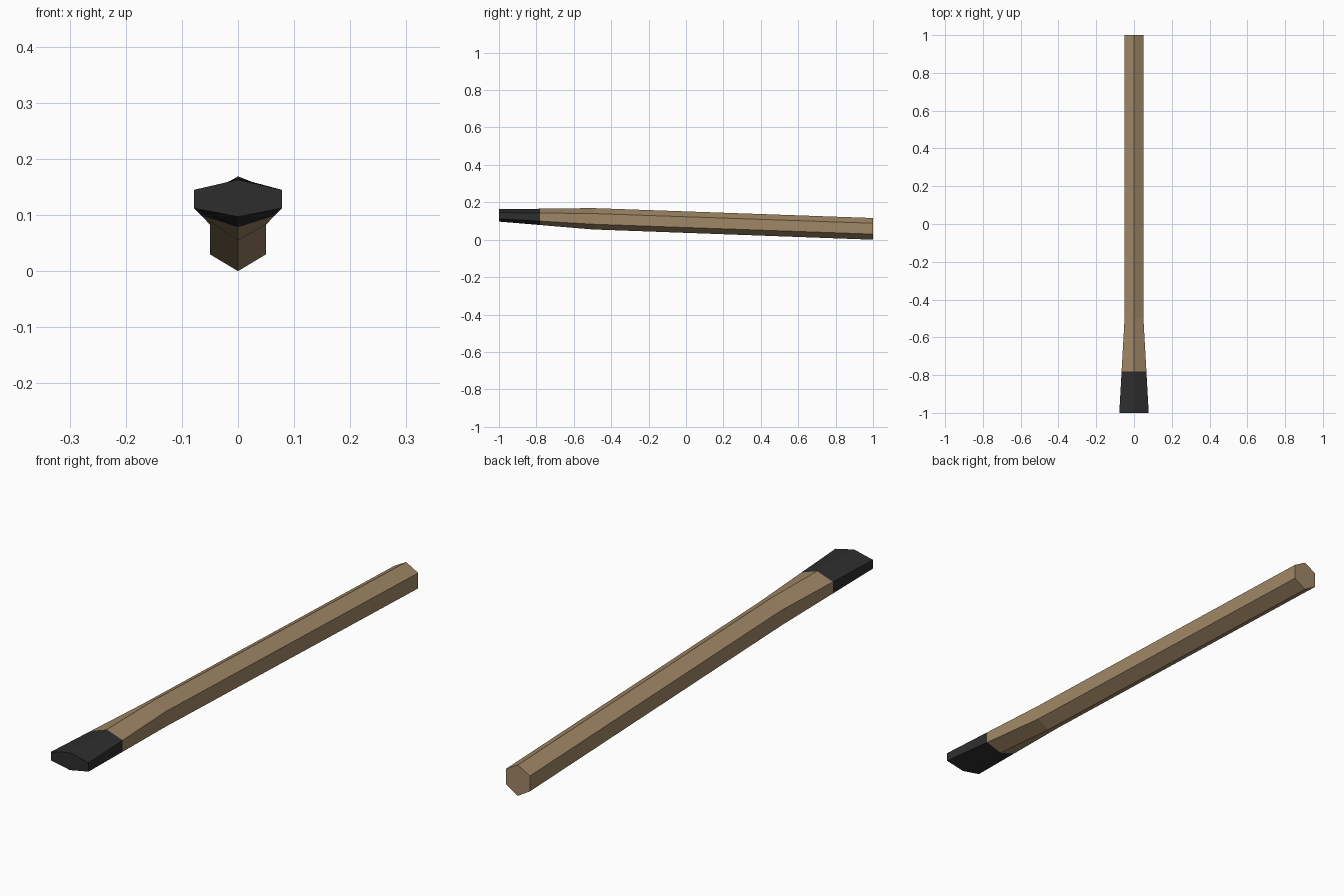
import bpy
import bmesh

cube = bpy.data.objects.get("Cube")
if cube:
    bpy.data.objects.remove(cube, do_unlink=True)


def make_material(name, color):
    mat = bpy.data.materials.new(name)
    mat.use_nodes = True
    mat.diffuse_color = (*color, 1)
    mat.node_tree.nodes["Principled BSDF"].inputs["Base Color"].default_value = (*color, 1)
    return mat


def mix(a, b, t):
    return tuple(p + (q - p) * t for p, q in zip(a, b))


def ring_points(section):
    """Six-sided section with a ridge above and a keel below."""
    y, half, bottom, low, high, top = section
    return [(0, y, bottom), (half, y, low), (half, y, high),
            (0, y, top), (-half, y, high), (-half, y, low)]


def loft(name, sections, mat, cap_front=False, cap_back=False):
    bm = bmesh.new()
    rings = [[bm.verts.new(p) for p in ring_points(s)] for s in sections]
    for a, b in zip(rings, rings[1:]):
        for i in range(6):
            j = (i + 1) % 6
            bm.faces.new((a[i], a[j], b[j], b[i]))
    if cap_front:
        bm.faces.new(rings[0])
    if cap_back:
        bm.faces.new(rings[-1][::-1])
    # All sections wind the same way, so normals only need one outward check
    bmesh.ops.recalc_face_normals(bm, faces=bm.faces[:])
    front = min(bm.faces, key=lambda f: f.calc_center_median().z)
    if front.normal.z > 0:
        bmesh.ops.reverse_faces(bm, faces=bm.faces[:])
    mesh = bpy.data.meshes.new(name)
    bm.to_mesh(mesh)
    bm.free()
    mesh.materials.append(mat)
    obj = bpy.data.objects.new(name, mesh)
    bpy.context.collection.objects.link(obj)
    return obj


wood = make_material("brown wood", (0.352, 0.246, 0.133))
black = make_material("charcoal black", (0.027, 0.027, 0.027))

# Sections: y, half width, bottom, lower side, upper side, top
flat_end = (-1.0, 0.078, 0.097, 0.112, 0.145, 0.163)
neck = (-0.5, 0.05, 0.055, 0.083, 0.14, 0.169)
butt = (1.0, 0.05, 0.0, 0.03, 0.088, 0.116)
seam = mix(flat_end, neck, 0.44)

# Wooden shaft, flaring toward the front
loft("shaft", [seam, neck, butt], wood, cap_back=True)

# Flattened dark tip
loft("tip", [flat_end, seam], black, cap_front=True)
